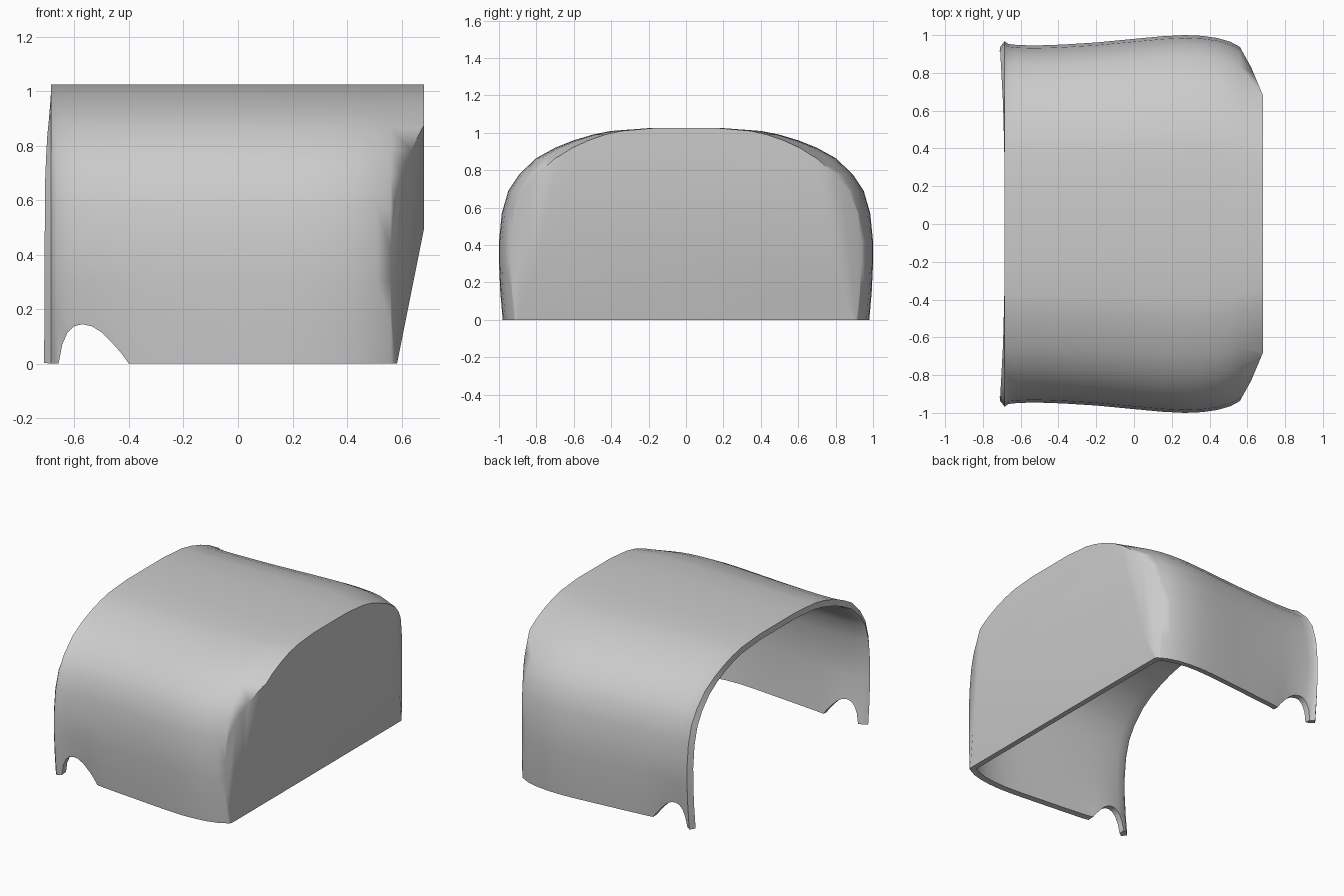
import bpy, bmesh, math
from mathutils import Vector

if "Cube" in bpy.data.objects:
    bpy.data.objects.remove(bpy.data.objects["Cube"])

grey = bpy.data.materials.new("plain grey")
grey.use_nodes = True
grey.diffuse_color = (0.6, 0.6, 0.6, 1)
grey.node_tree.nodes["Principled BSDF"].inputs["Base Color"].default_value = (0.6, 0.6, 0.6, 1)


def make_object(name, bm):
    mesh = bpy.data.meshes.new(name)
    bmesh.ops.recalc_face_normals(bm, faces=bm.faces)
    bm.to_mesh(mesh)
    bm.free()
    mesh.materials.append(grey)
    obj = bpy.data.objects.new(name, mesh)
    bpy.context.collection.objects.link(obj)
    return obj


def cut(bm, point, normal):
    """Slice off everything beyond a plane and close the hole."""
    geom = bm.verts[:] + bm.edges[:] + bm.faces[:]
    res = bmesh.ops.bisect_plane(bm, geom=geom, dist=1e-5, plane_co=point,
                                 plane_no=Vector(normal).normalized(), clear_outer=True)
    edges = [e for e in res["geom_cut"] if isinstance(e, bmesh.types.BMEdge)]
    bmesh.ops.contextual_create(bm, geom=edges)


# Arch cross-section (half width, height), mirrored across the middle
half = [(0.98, 0), (0.993, 0.15), (1, 0.3), (1, 0.42), (0.985, 0.57), (0.95, 0.69),
        (0.89, 0.78), (0.8, 0.865), (0.7, 0.92), (0.6, 0.96), (0.5, 0.99),
        (0.4, 1.01), (0.2, 1.025), (0, 1.025)]
arch = half + [(-y, z) for y, z in reversed(half[:-1])]

# Half width along the length
stations = [(-0.685, 0.968), (-0.665, 0.953), (-0.62, 0.948), (-0.54, 0.945), (-0.45, 0.947),
            (-0.36, 0.951), (-0.2, 0.961), (0, 0.98), (0.15, 0.994), (0.27, 1),
            (0.36, 0.996), (0.44, 0.985), (0.51, 0.965), (0.56, 0.938), (0.8, 0.8)]


def tuck(x, z):
    """Lower wall drawn slightly inward around the notch."""
    return 0.03 * max(0, 1 - z / 0.33) * max(0, 1 - abs(x + 0.52) / 0.2)


# Solid loft of the body
bm = bmesh.new()
rings = [[bm.verts.new((x, y * w - math.copysign(tuck(x, z), y), z)) for y, z in arch]
         for x, w in stations]
n = len(arch)
for a, b in zip(rings, rings[1:]):
    for i in range(n):
        j = (i + 1) % n
        bm.faces.new((a[i], a[j], b[j], b[i]))
bm.faces.new(rings[0])
bm.faces.new(rings[-1])
bmesh.ops.recalc_face_normals(bm, faces=bm.faces)

# Closed end: flat wall, raked lower wall and faceted corners
cut(bm, (0.683, 0, 0), (1, 0, 0))
for s in (-1, 1):
    cut(bm, (0.56, s * 0.938, 0), (0.108, s * 0.06, 0))
    cut(bm, (0.683, s * 0.68, 0), (0.15, s * 0.063, 0))
cut(bm, (0.683, 0, 0.5), (0.5, 0, -0.1))

# Open the underside and the other end
bm.normal_update()
bmesh.ops.recalc_face_normals(bm, faces=bm.faces)
bmesh.ops.delete(bm, context="FACES",
                 geom=[f for f in bm.faces if f.normal.z < -0.99 or f.normal.x < -0.99])
shell = make_object("cover_shell", bm)

# Notch cutter through both side walls
profile = [(-0.66, -0.1), (-0.658, 0), (-0.645, 0.07), (-0.625, 0.115), (-0.6, 0.138),
           (-0.57, 0.145), (-0.535, 0.137), (-0.5, 0.115), (-0.46, 0.075), (-0.425, 0.035),
           (-0.4, 0), (-0.4, -0.1)]
bm = bmesh.new()
face = bm.faces.new([bm.verts.new((x, -1.5, z)) for x, z in profile])
ext = bmesh.ops.extrude_face_region(bm, geom=[face])
bmesh.ops.translate(bm, vec=(0, 3, 0),
                    verts=[v for v in ext["geom"] if isinstance(v, bmesh.types.BMVert)])
cutter = make_object("notch_cutter", bm)
cutter.hide_render = True

# Wall thickness and notches
solid = shell.modifiers.new("thickness", "SOLIDIFY")
solid.thickness = 0.04
solid.offset = -1
solid.use_even_offset = True
notch = shell.modifiers.new("notch", "BOOLEAN")
notch.object = cutter
notch.operation = "DIFFERENCE"
notch.solver = "EXACT"

bpy.ops.object.select_all(action="DESELECT")
bpy.context.view_layer.objects.active = shell
shell.select_set(True)
for name in ("thickness", "notch"):
    bpy.ops.object.modifier_apply(modifier=name)
bpy.data.objects.remove(cutter)
bpy.ops.object.shade_smooth_by_angle(angle=math.radians(50))
weighted = shell.modifiers.new("even shading", "WEIGHTED_NORMAL")
weighted.keep_sharp = True
